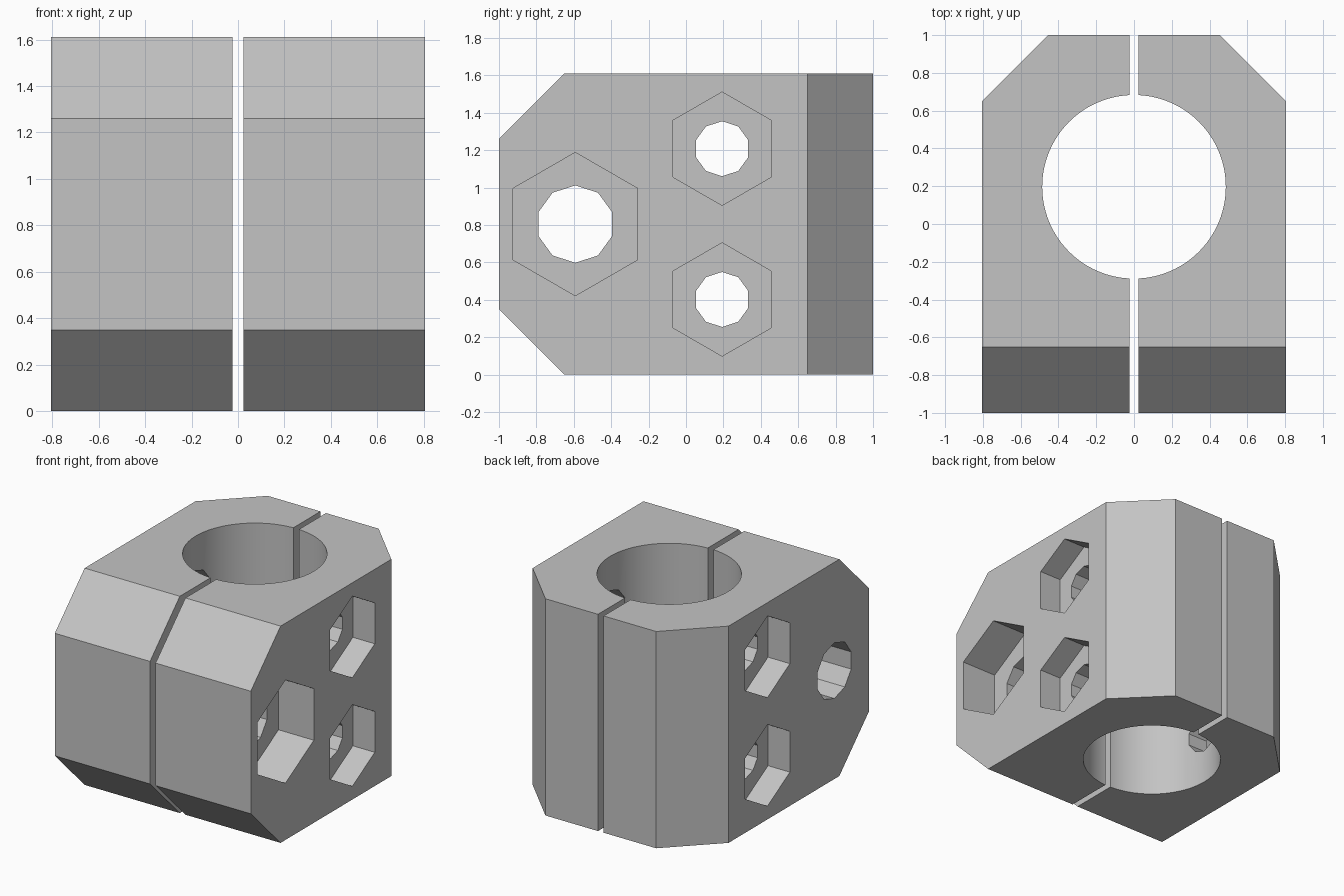
import bpy
import bmesh
from math import sin, cos, radians, tau
from mathutils import Vector

cube = bpy.data.objects.get("Cube")
if cube:
    bpy.data.objects.remove(cube, do_unlink=True)

WIDTH, HEIGHT, GAP = 0.805, 1.61, 0.023
MID = HEIGHT / 2
CHAMFER = 0.35
BORE_Y, BORE_R = 0.197, 0.486
BOLT_Y, BOLT_Z = 0.193, 0.403   # paired bolts sit this far above and below the middle
FRONT_Y = -0.592

grey = bpy.data.materials.new("light grey")
grey.use_nodes = True
colour = (0.55, 0.55, 0.55, 1)
grey.diffuse_color = colour
grey.node_tree.nodes["Principled BSDF"].inputs["Base Color"].default_value = colour


def add_object(name, bm):
    bmesh.ops.recalc_face_normals(bm, faces=bm.faces)
    mesh = bpy.data.meshes.new(name)
    bm.to_mesh(mesh)
    bm.free()
    mesh.materials.append(grey)
    obj = bpy.data.objects.new(name, mesh)
    bpy.context.collection.objects.link(obj)
    return obj


def prism(name, sides, radius, start, length):
    """Regular prism running from start along the vector length."""
    bm = bmesh.new()
    first, second = ("yz" if length.x else "xy")
    ring = []
    for i in range(sides):
        p = start.copy()
        a = tau * i / sides
        setattr(p, first, getattr(p, first) + radius * sin(a))
        setattr(p, second, getattr(p, second) + radius * cos(a))
        ring.append(bm.verts.new(p))
    cap = bm.faces.new(ring)
    ext = bmesh.ops.extrude_face_region(bm, geom=[cap])["geom"]
    moved = [v for v in ext if isinstance(v, bmesh.types.BMVert)]
    bmesh.ops.translate(bm, verts=moved, vec=length)
    return add_object(name, bm)


def trim(bm, point, normal):
    """Slice a corner off and close the cut."""
    cut = bmesh.ops.bisect_plane(bm, geom=bm.verts[:] + bm.edges[:] + bm.faces[:],
                                 plane_co=point, plane_no=normal, clear_outer=True)
    edges = [e for e in cut["geom_cut"] if isinstance(e, bmesh.types.BMEdge)]
    bmesh.ops.contextual_create(bm, geom=edges)


def clamp_half(name, side, pockets):
    # Block with bevelled front edges and one bevelled back corner
    bm = bmesh.new()
    bmesh.ops.create_cube(bm, size=1)
    for v in bm.verts:
        v.co = (side * (WIDTH if v.co.x * side > 0 else GAP),
                v.co.y * 2, v.co.z * HEIGHT + MID)
    trim(bm, (0, -1, HEIGHT - CHAMFER), (0, -1, 1))
    trim(bm, (0, -1, CHAMFER), (0, -1, -1))
    trim(bm, (side * WIDTH, 1 - CHAMFER, 0), (side, 1, 0))
    half = add_object(name, bm)

    # Bore, bolt holes and hexagonal nut pockets
    through = Vector((2, 0, 0))
    cutters = [prism("bore_cutter", 96, BORE_R, Vector((0, BORE_Y, -0.2)),
                     Vector((0, 0, 2)))]
    holes = [(FRONT_Y, MID, 0.207), (BOLT_Y, MID + BOLT_Z, 0.147),
             (BOLT_Y, MID - BOLT_Z, 0.147)]
    for y, z, r in holes:
        cutters.append(prism("hole_cutter", 10, r, Vector((-1, y, z)), through))
    for y, z, r, depth in pockets:
        start = Vector((side * (WIDTH - depth), y, z))
        cutters.append(prism("pocket_cutter", 6, r, start, Vector((side, 0, 0))))

    bpy.ops.object.select_all(action="DESELECT")
    bpy.context.view_layer.objects.active = half
    half.select_set(True)
    for cutter in cutters:
        cutter.hide_render = True
        mod = half.modifiers.new("cut", "BOOLEAN")
        mod.operation = "DIFFERENCE"
        mod.solver = "EXACT"
        mod.object = cutter
        bpy.ops.object.modifier_apply(modifier=mod.name)
        bpy.data.objects.remove(cutter, do_unlink=True)
    bpy.ops.object.shade_smooth_by_angle(angle=radians(20))


pair = [(BOLT_Y, MID + s * BOLT_Z, 0.303, 0.18) for s in (-1, 1)]
clamp_half("left_clamp_half", 1, pair + [(FRONT_Y, MID, 0.383, 0.29)])
clamp_half("right_clamp_half", -1, pair)
